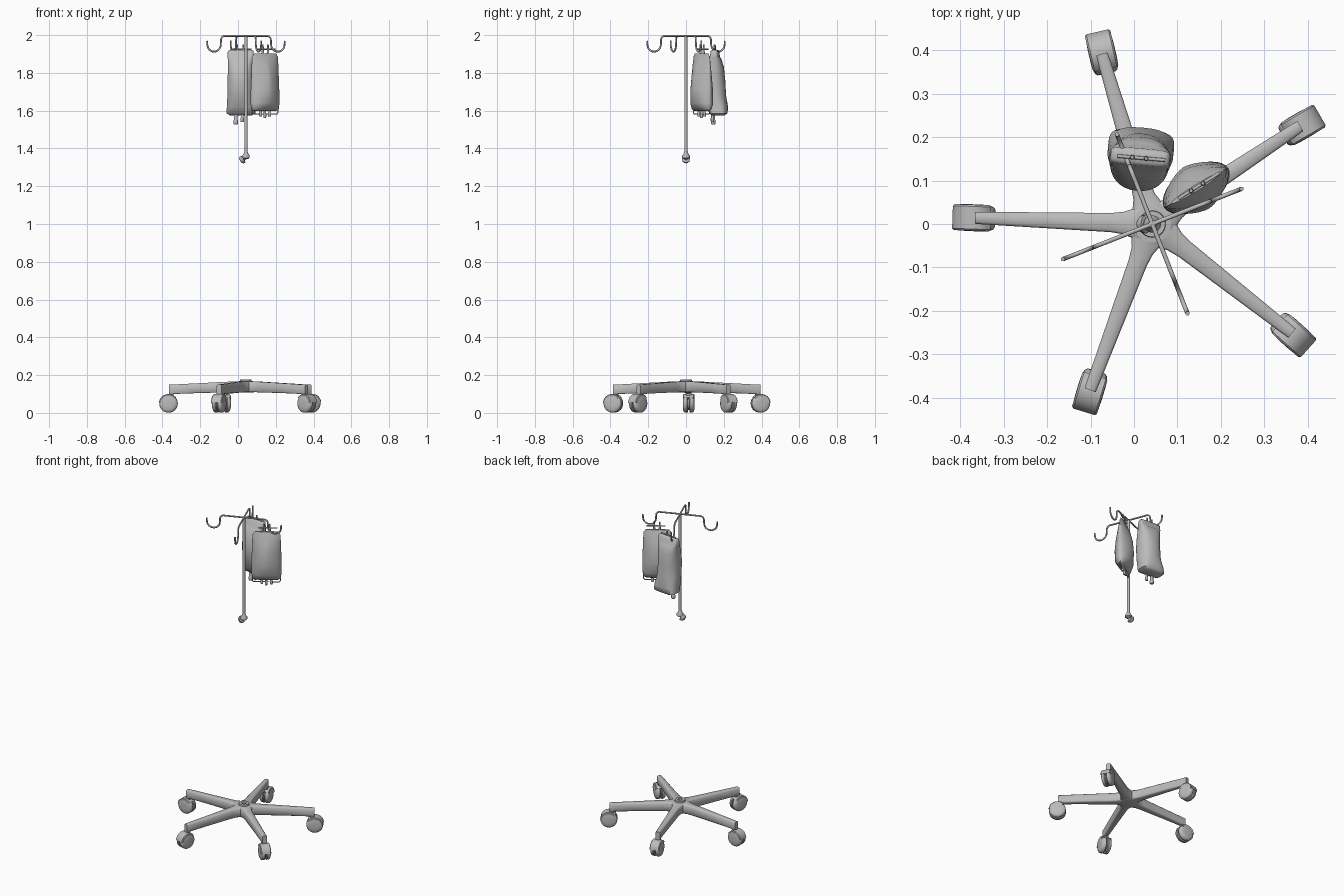
import bpy, bmesh, math
from mathutils import Vector, Matrix

if "Cube" in bpy.data.objects:
    bpy.data.objects.remove(bpy.data.objects["Cube"])

HUB = Vector((0.042, 0.0, 0.0))
grey = bpy.data.materials.new("metal_grey")
grey.diffuse_color = (0.5, 0.5, 0.5, 1)
grey.use_nodes = True
grey.node_tree.nodes["Principled BSDF"].inputs["Base Color"].default_value = grey.diffuse_color


def finish(name, bm, angle=40):
    bmesh.ops.recalc_face_normals(bm, faces=bm.faces)
    me = bpy.data.meshes.new(name)
    bm.to_mesh(me)
    bm.free()
    me.materials.append(grey)
    ob = bpy.data.objects.new(name, me)
    bpy.context.collection.objects.link(ob)
    bpy.ops.object.select_all(action='DESELECT')
    ob.select_set(True)
    bpy.context.view_layer.objects.active = ob
    bpy.ops.object.shade_smooth_by_angle(angle=math.radians(angle))
    return ob


def loft(name, rings, angle=40):
    """Skin a list of equal-sized vertex rings and cap both ends."""
    bm = bmesh.new()
    rows = [[bm.verts.new(p) for p in r] for r in rings]
    n = len(rows[0])
    for a, b in zip(rows, rows[1:]):
        for i in range(n):
            bm.faces.new((a[i], a[(i + 1) % n], b[(i + 1) % n], b[i]))
    bm.faces.new(rows[0])
    bm.faces.new(rows[-1])
    return finish(name, bm, angle)


def turned(name, base, axis, profile, n=20):
    """Solid of revolution: profile is (distance along axis, radius)."""
    m = Matrix.Translation(base) @ Vector(axis).to_track_quat('Z', 'Y').to_matrix().to_4x4()
    return loft(name, [[m @ Vector((r * math.cos(i * math.tau / n), r * math.sin(i * math.tau / n), h))
                        for i in range(n)] for h, r in profile])


def wire(name, pts, radius):
    cu = bpy.data.curves.new(name, 'CURVE')
    cu.dimensions = '3D'
    cu.bevel_depth = radius
    cu.bevel_resolution = 2
    cu.use_fill_caps = True
    sp = cu.splines.new('POLY')
    sp.points.add(len(pts) - 1)
    for p, c in zip(sp.points, pts):
        p.co = (*c, 1)
    cu.materials.append(grey)
    ob = bpy.data.objects.new(name, cu)
    bpy.context.collection.objects.link(ob)


def arc(cr, cz, rad, a0, a1, n=8):
    return [(cr + rad * math.cos(math.radians(a0 + (a1 - a0) * i / n)),
             cz + rad * math.sin(math.radians(a0 + (a1 - a0) * i / n))) for i in range(n + 1)]


# base hub with socket collar
turned("base_hub", HUB, (0, 0, 1), [(0.108, 0.04), (0.112, 0.052), (0.16, 0.05), (0.167, 0.043),
                                    (0.168, 0.031), (0.178, 0.03), (0.178, 0.014), (0.15, 0.013)])

# legs and twin-wheel casters: (leg angle, caster angle, caster radius)
for k, (ang, yaw) in enumerate([(178, 178), (106.5, 103), (33.5, 30), (-38, -42), (-110.5, -107)]):
    t = math.radians(ang)
    u, v = Vector((math.cos(t), math.sin(t), 0)), Vector((-math.sin(t), math.cos(t), 0))

    # tapering leg, flared into the hub
    rings = []
    for r, w, zb, zt in [(0.02, 0.042, 0.11, 0.167), (0.045, 0.034, 0.11, 0.167), (0.065, 0.026, 0.11, 0.166),
                         (0.095, 0.022, 0.109, 0.165), (0.25, 0.018, 0.105, 0.157), (0.385, 0.0145, 0.1, 0.15),
                         (0.387, 0.0145, 0.088, 0.15), (0.408, 0.0135, 0.088, 0.149)]:
        c = 0.005
        prof = [(-w, zb + c), (-w + c, zb), (w - c, zb), (w, zb + c),
                (w, zt - c), (w - c, zt), (-w + c, zt), (-w, zt - c)]
        rings.append([HUB + u * r + v * a + Vector((0, 0, z)) for a, z in prof])
    loft("leg_%d" % k, rings, 50)

    # caster
    y = math.radians(yaw)
    d, ax = Vector((math.cos(y), math.sin(y), 0)), Vector((-math.sin(y), math.cos(y), 0))
    c = HUB + u * 0.39 + d * 0.02 + Vector((0, 0, 0.05))
    for s in (-1, 1):
        turned("caster_wheel_%d_%s" % (k, "left" if s > 0 else "right"), c + ax * s * 0.004, ax * s,
               [(0, 0.046), (0.004, 0.049), (0.017, 0.048), (0.022, 0.044), (0.026, 0.034), (0.027, 0.015)], 24)
    turned("caster_axle_%d" % k, c - ax * 0.006, ax, [(0, 0.036), (0.012, 0.036)])
    turned("caster_stem_%d" % k, HUB + u * 0.395 + Vector((0, 0, 0.05)), (0, 0, 1),
           [(0, 0.012), (0.055, 0.012)], 12)
    # hood arching over the wheels
    hood = []
    for s in (-0.03, -0.026, 0.026, 0.03):
        rad = 0.05 if abs(s) < 0.028 else 0.046
        hood.append([c + d * p + ax * s + Vector((0, 0, q)) for p, q in
                     arc(0, 0, rad, 5, 140, 10) + arc(0, 0, 0.034, 140, 5, 10)])
    loft("caster_hood_%d" % k, hood)

# upper pole with end sleeve and clamp knob
turned("upper_pole", HUB, (0, 0, 1), [(1.345, 0.0085), (1.998, 0.0085), (2.0, 0.006)], 16)
turned("pole_sleeve", HUB, (0, 0, 1), [(1.345, 0.012), (1.35, 0.02), (1.362, 0.02), (1.375, 0.011), (1.385, 0.009)], 16)
turned("clamp_knob", HUB + Vector((0.006, 0, 1.357)), (-1, 0, -0.65),
       [(0, 0.01), (0.02, 0.01), (0.024, 0.022), (0.035, 0.02), (0.043, 0.012)], 12)

# four hook arms
path = [(0, 1.996), (0.115, 1.996)] + arc(0.12, 1.974, 0.022, 90, 0) + arc(0.1815, 1.951, 0.0385, 180, 360, 12) \
    + [(0.221, 1.97)]
for k, ang in enumerate((21.5, 111.5, 201.5, 291.5)):
    t = math.radians(ang)
    wire("hook_arm_%d" % k, [HUB + Vector((r * math.cos(t), r * math.sin(t), z)) for r, z in path], 0.005)


def bag(name, cx, cy, deg, rows, n=32):
    """Fluid bag: rows of (height, half width, half depth, depth shift, roundness)."""
    t = math.radians(deg)
    rings = []
    for z, w, dep, sh, e in rows:
        ring = []
        for i in range(n):
            a = i * math.tau / n
            p = w * math.copysign(abs(math.cos(a)) ** e, math.cos(a))
            q = sh + dep * math.copysign(abs(math.sin(a)) ** e, math.sin(a))
            ring.append((cx + p * math.cos(t) - q * math.sin(t), cy + p * math.sin(t) + q * math.cos(t), z))
        rings.append(ring)
    loft(name, rings, 60)


# tall bag at the back, small bag at the side
bag("back_bag", 0.014, 0.152, -5, [
    (1.575, 0.058, 0.03, 0.02, 0.6), (1.585, 0.076, 0.045, 0.02, 0.5), (1.62, 0.074, 0.057, 0.013, 0.7),
    (1.68, 0.07, 0.064, -0.004, 0.9), (1.76, 0.068, 0.066, -0.01, 0.9), (1.83, 0.067, 0.054, -0.006, 0.8),
    (1.875, 0.068, 0.034, 0, 0.6), (1.885, 0.07, 0.024, 0, 0.4), (1.915, 0.068, 0.02, 0.002, 0.4),
    (1.922, 0.06, 0.012, 0.002, 0.4)])
bag("side_bag", 0.143, 0.083, 32, [
    (1.598, 0.07, 0.012, 0, 0.8), (1.608, 0.083, 0.03, 0, 0.9), (1.64, 0.087, 0.05, 0, 1.1),
    (1.71, 0.087, 0.056, 0, 1.3), (1.78, 0.085, 0.05, 0, 1.4), (1.84, 0.083, 0.034, 0, 1.3),
    (1.885, 0.08, 0.013, 0, 1.1), (1.902, 0.068, 0.007, 0, 1)])

# outlet ports under the bags
for k, (x, y, z0, z1, r) in enumerate([(-0.012, 0.145, 1.528, 1.6, 0.012), (0.022, 0.14, 1.54, 1.6, 0.009),
                                       (0.12, 0.068, 1.57, 1.61, 0.008), (0.142, 0.082, 1.562, 1.61, 0.008),
                                       (0.167, 0.098, 1.568, 1.61, 0.008)]):
    turned("outlet_port_%d" % k, (x, y, 0), (0, 0, 1),
           [(z0, r * 0.8), (z0 + 0.005, r), (z0 + 0.02, r), (z0 + 0.024, r * 0.75), (z1, r * 0.75)], 12)

# bottom seam wire of the side bag
t = math.radians(32)
wire("side_bag_seam", [(0.143 + s * math.cos(t), 0.083 + s * math.sin(t), z) for s, z in
                       ((-0.082, 1.615), (-0.082, 1.59), (-0.076, 1.582), (0.074, 1.582), (0.08, 1.59), (0.08, 1.615))], 0.003)

# hanging tabs joining bags and hooks
for name, x, y, deg in (("back_bag", 0.012, 0.152, -5), ("side_bag", 0.145, 0.085, 32)):
    t = math.radians(deg)
    for s in (-0.016, 0.016):
        turned("%s_tab_%s" % (name, "left" if s < 0 else "right"),
               (x + s * math.cos(t), y + s * math.sin(t), 0), (0, 0, 1),
               [(1.89, 0.007), (1.935, 0.005), (1.95, 0.004)], 10)
    wire(name + "_hanger", [(x + s * math.cos(t), y + s * math.sin(t), 1.925) for s in (-0.05, 0.06)], 0.004)
